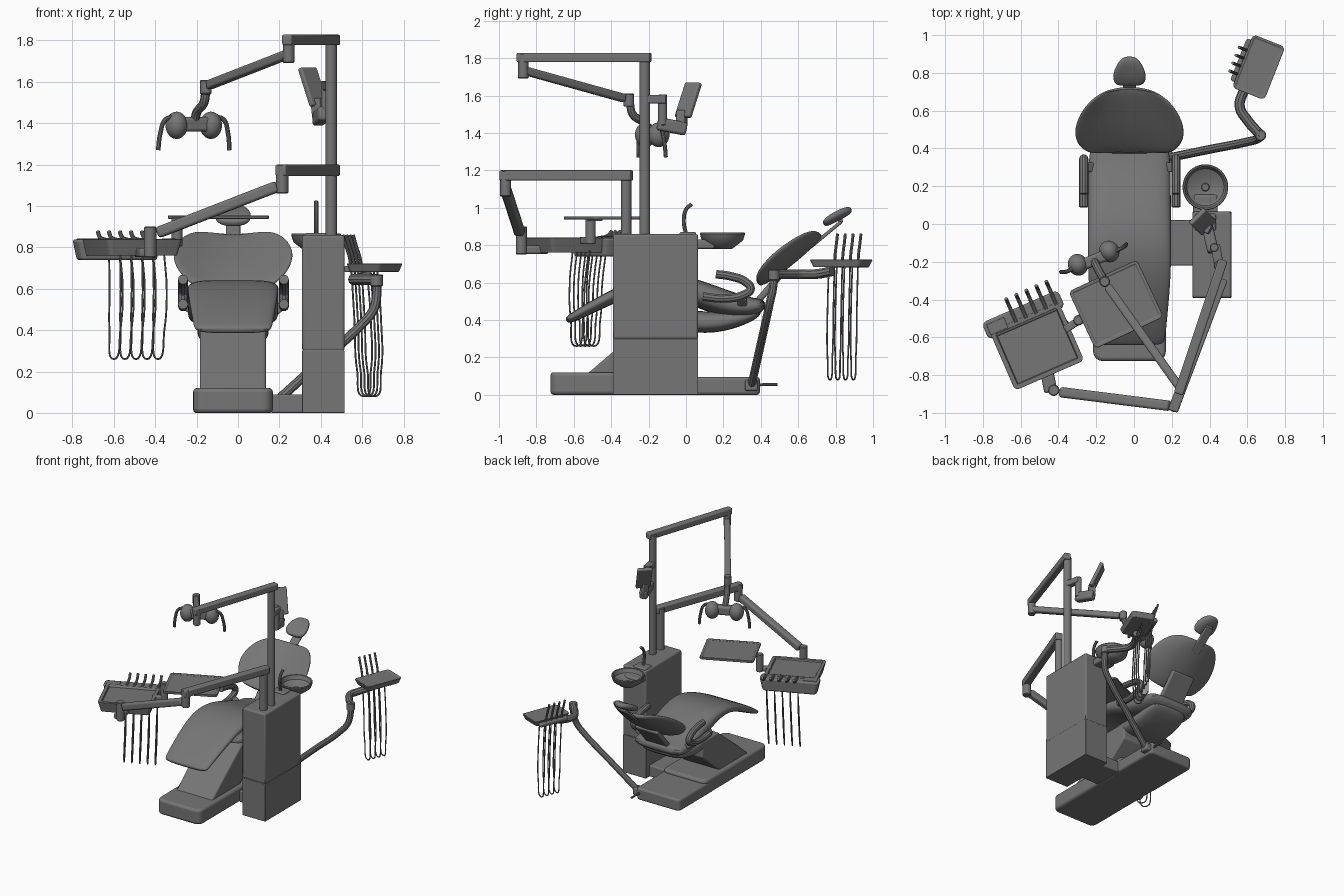
import bpy, bmesh, math
from mathutils import Vector, Matrix

if "Cube" in bpy.data.objects:
    bpy.data.objects.remove(bpy.data.objects["Cube"])

CX = -0.024  # chair centre line


def add(name, bm, bevel=0, sub=0):
    bmesh.ops.recalc_face_normals(bm, faces=bm.faces)
    me = bpy.data.meshes.new(name)
    bm.to_mesh(me)
    bm.free()
    ob = bpy.data.objects.new(name, me)
    bpy.context.collection.objects.link(ob)
    if bevel:
        m = ob.modifiers.new("bevel", 'BEVEL')
        m.width, m.segments, m.limit_method = bevel, 3, 'ANGLE'
    if sub:
        ob.modifiers.new("subsurf", 'SUBSURF').levels = sub
        ob.modifiers["subsurf"].render_levels = sub
    return ob


def box(name, c, size, bevel=0.008, rot=0, corner=0, taper=1, rim=0, dish=0):
    """Box with optional rounded plan corners, tapered underside and recessed top."""
    bm = bmesh.new()
    bmesh.ops.create_cube(bm, size=1)
    bmesh.ops.scale(bm, vec=size, verts=bm.verts)
    if corner:
        up = [e for e in bm.edges if abs(e.verts[0].co.z - e.verts[1].co.z) > 1e-5]
        bmesh.ops.bevel(bm, geom=up, offset=corner, segments=6, profile=0.5, affect='EDGES')
    for v in bm.verts:
        if v.co.z < 0:
            v.co.x *= taper
            v.co.y *= taper
    if rim:
        top = max(bm.faces, key=lambda f: f.calc_center_median().z)
        bmesh.ops.inset_region(bm, faces=[top], thickness=rim)
        bmesh.ops.inset_region(bm, faces=[top], thickness=0.004)
        bmesh.ops.translate(bm, vec=(0, 0, -dish), verts=top.verts)
    ob = add(name, bm, bevel)
    ob.location, ob.rotation_euler = c, (0, 0, math.radians(rot))
    return ob


def beam(name, a, b, w, h, bevel=0.008):
    a, b = Vector(a), Vector(b)
    ob = box(name, (a + b) / 2, ((b - a).length, w, h), bevel)
    ob.rotation_euler = (b - a).to_track_quat('X', 'Z').to_euler()
    return ob


def tube(name, pts, r):
    cu = bpy.data.curves.new(name, 'CURVE')
    cu.dimensions, cu.bevel_depth, cu.bevel_resolution = '3D', r, 3
    cu.use_fill_caps, cu.resolution_u = True, 8
    sp = cu.splines.new('BEZIER')
    sp.bezier_points.add(len(pts) - 1)
    for p, co in zip(sp.bezier_points, pts):
        p.co, p.handle_left_type, p.handle_right_type = co, 'AUTO', 'AUTO'
    tmp = bpy.data.objects.new(name + "_curve", cu)
    bpy.context.collection.objects.link(tmp)
    me = bpy.data.meshes.new_from_object(tmp.evaluated_get(bpy.context.evaluated_depsgraph_get()))
    bpy.data.objects.remove(tmp)
    ob = bpy.data.objects.new(name, me)
    bpy.context.collection.objects.link(ob)
    return ob


def lathe(name, prof, x, y, steps=40):
    bm = bmesh.new()
    vs = [bm.verts.new((r, 0, z)) for r, z in prof]
    es = [bm.edges.new(p) for p in zip(vs, vs[1:])]
    bmesh.ops.spin(bm, geom=vs + es, axis=(0, 0, 1), cent=(0, 0, 0), steps=steps, angle=math.tau)
    bmesh.ops.remove_doubles(bm, verts=bm.verts, dist=1e-5)
    ob = add(name, bm)
    ob.location = (x, y, 0)
    return ob


def cyl(name, x, y, z0, z1, r):
    return lathe(name, [(0, z0), (r - .005, z0), (r, z0 + .005), (r, z1 - .005), (r - .005, z1), (0, z1)], x, y, 24)


def loft(name, stations, cup=0, n=24):
    """Cushion swept in the YZ plane; stations are (y, z, half width, thickness), edges raised by cup."""
    bm, rings = bmesh.new(), []
    for i, (y, z, hw, t) in enumerate(stations):
        a, b = stations[max(i - 1, 0)], stations[min(i + 1, len(stations) - 1)]
        d = Vector((0, b[0] - a[0], b[1] - a[1])).normalized()
        nrm = Vector((0, -d.z, d.y))
        lift = cup * (.25 + .75 * math.sin(math.pi * i / (len(stations) - 1)))
        ring = []
        for k in range(n):
            c, s = math.cos(math.tau * k / n), math.sin(math.tau * k / n)
            u = math.copysign(abs(c) ** .6, c)
            w = math.copysign(abs(s) ** .75, s) * t / 2 + lift * u * u
            ring.append(bm.verts.new(Vector((CX + hw * u, y, z)) + nrm * w))
        rings.append(ring)
    for p, q in zip(rings, rings[1:]):
        for k in range(n):
            bm.faces.new((p[k], p[(k + 1) % n], q[(k + 1) % n], q[k]))
    bm.faces.new(rings[0])
    bm.faces.new(rings[-1])
    return add(name, bm, sub=2)


def frame(x, y, deg):
    m = Matrix.Translation((x, y, 0)) @ Matrix.Rotation(math.radians(deg), 4, 'Z')
    return lambda a, b, z: m @ Vector((a, b, z))


# chair base, lift and link to the cabinet
box("base_front", (CX, -.33, .06), (.385, .79, .12), .018, corner=.05)
box("base_rear", (CX, .17, .047), (.385, .45, .094), .014, corner=.03)
box("cabinet_link", (.24, -.1, .045), (.16, .24, .09), .008)
bm = bmesh.new()
f = bm.faces.new([bm.verts.new((CX - .16, y, z)) for y, z in
                  [(-.53, .11), (-.39, .23), (-.15, .42), (.05, .42), (.05, .29), (-.17, .11)]])
ext = bmesh.ops.extrude_face_region(bm, geom=[f])
bmesh.ops.translate(bm, vec=(.32, 0, 0), verts=[v for v in ext["geom"] if isinstance(v, bmesh.types.BMVert)])
add("lift_cover", bm, .012)
tube("foot_pedal", [(.14, .36, .05), (.14, .43, .055), (.14, .49, .055)], .008)

# chair upholstery
loft("seat", [(-.64, .395, .17, .025), (-.62, .405, .19, .05), (-.5, .47, .2, .065), (-.35, .545, .215, .075),
              (-.2, .595, .222, .09), (-.05, .585, .222, .13), (.1, .525, .22, .15), (.25, .475, .22, .14),
              (.37, .465, .215, .1), (.425, .49, .2, .05)], .008)
loft("seat_shell", [(-.16, .44, .13, .06), (-.05, .41, .15, .11), (.07, .385, .17, .12), (.2, .39, .175, .11),
                    (.34, .42, .165, .07), (.4, .45, .14, .04)])
loft("backrest", [(.385, .59, .18, .02), (.405, .6, .22, .04), (.455, .635, .27, .055), (.525, .69, .295, .06),
                  (.6, .748, .28, .055), (.67, .805, .235, .045), (.71, .84, .175, .032), (.725, .853, .11, .018)], .085)
beam("back_support", (CX, .34, .45), (CX, .53, .67), .2, .035, .012)
beam("headrest_stem", (CX, .66, .785), (CX, .83, .925), .07, .018, .006)
beam("headrest_hinge", (CX, .83, .92), (CX, .815, .955), .05, .025, .006)
loft("headrest", [(.735, .912, .05, .025), (.75, .92, .08, .042), (.785, .942, .09, .05), (.835, .967, .076, .05),
                  (.87, .985, .05, .042), (.885, .992, .028, .022)], .014)
for side, x in (("left", -.266), ("right", .222)):
    tube(f"armrest_{side}", [(x, .16, .645), (x, .24, .633), (x, .32, .602), (x, .345, .565), (x, .31, .535),
                             (x, .2, .515), (x, .09, .525)], .024)
    beam(f"armrest_bracket_{side}", (x, .3, .525), (x * .7, .3, .47), .05, .04)

# service cabinet
box("cabinet_plinth", (.4125, -.163, .15), (.205, .456, .3), .003)
box("cabinet_body", (.4125, -.163, .579), (.205, .456, .56), .012)
box("cabinet_core", (.4125, -.163, .3), (.2, .45, .06), 0)

# spittoon bowl, support and cup filler
lathe("spittoon_bowl", [(0, .78), (.05, .78), (.065, .79), (.11, .825), (.121, .86), (.118, .867), (.11, .865),
                        (.098, .835), (.05, .812), (.022, .808), (.018, .815), (0, .815)], .378, .195)
box("spittoon_support", (.378, .09, .805), (.13, .13, .05), .012)
box("filler_base", (.378, .01, .855), (.11, .09, .03), .01)
tube("cup_filler", [(.378, 0, .86), (.378, -.012, .93), (.378, 0, .99), (.378, .03, 1.02)], .011)

# lamp post and arms
cyl("lamp_post", .45, -.22, .85, 1.81, .028)
beam("lamp_top_arm", (.472, -.19, 1.803), (.235, -.9, 1.803), .05, .05)
cyl("lamp_knuckle", .245, -.87, 1.69, 1.825, .027)
beam("lamp_lower_arm", (.245, -.87, 1.735), (-.14, -.33, 1.585), .045, .045, .012)
cyl("lamp_wrist", -.155, -.305, 1.54, 1.61, .028)
tube("lamp_yoke", [(-.155, -.3, 1.56), (-.165, -.285, 1.5), (-.2, -.22, 1.45), (-.21, -.185, 1.39)], .022)

# lamp head: twin pods with handles
L = frame(-.21, -.19, 23)
beam("lamp_bridge", L(-.09, 0, 1.395), L(.09, 0, 1.395), .06, .07, .015)
for side, s in (("left", -1), ("right", 1)):
    bm = bmesh.new()
    bmesh.ops.create_uvsphere(bm, u_segments=32, v_segments=16, radius=1)
    pod = add(f"lamp_pod_{side}", bm)
    pod.location, pod.scale = L(s * .09, .01, 1.39), (.053, .058, .066)
    pod.rotation_euler.z = math.radians(23)
    tube(f"lamp_handle_{side}", [L(s * .1, .0, 1.43), L(s * .15, 0, 1.42), L(s * .178, .005, 1.35),
                                 L(s * .187, .01, 1.27)], .011)

# monitor on the lamp post
beam("monitor_bracket", (.45, -.22, 1.58), (.43, -.11, 1.58), .05, .045)
cyl("monitor_pivot", .425, -.125, 1.44, 1.605, .024)
beam("monitor_arm", (.42, -.15, 1.45), (.385, .0, 1.42), .06, .07, .015)
mon = box("monitor", (.363, .012, 1.575), (.11, .028, .2), .008)
mon.rotation_euler = (math.radians(-24), 0, math.radians(45))
beam("monitor_neck", (.39, -.025, 1.42), (.38, -.02, 1.52), .05, .05)

# delivery post and arms
cyl("delivery_post", .45, -.32, .85, 1.19, .028)
beam("delivery_top_arm", (.47, -.29, 1.173), (.205, -.99, 1.173), .055, .055)
cyl("delivery_knuckle", .213, -.965, 1.06, 1.2, .03)
beam("delivery_lower_arm", (.19, -.963, 1.095), (-.39, -.89, .87), .055, .055, .015)
cyl("delivery_wrist", -.425, -.88, .75, .9, .03)
beam("delivery_mount", (-.44, -.89, .775), (-.47, -.74, .775), .07, .045, .012)

# delivery tray with instruments and hoses
T = frame(-.526, -.619, 23.5)
box("delivery_tray", T(0, -.03, .8), (.4, .34, .08), .008, 23.5, corner=.025, taper=.9, rim=.025, dish=.012)
box("delivery_header", T(0, .15, .788), (.445, .1, .1), .012, 23.5, corner=.03, taper=.9)
box("delivery_keypad", T(-.15, .15, .838), (.1, .06, .008), .003, 23.5)
for i in range(5):
    u = -.05 + i * .058
    tube(f"instrument_{i + 1}", [T(u, .13, .835), T(u, .2, .84), T(u, .24, .85), T(u, .265, .875)], .01)
    tube(f"instrument_hose_{i + 1}", [T(u, .13, .77), T(u - .005, .11, .6), T(u - .01, .1, .4), T(u - .005, .06, .26),
                                      T(u + .012, .02, .4), T(u + .02, .01, .6), T(u + .015, .03, .77)], .0045)

# swing-out side tray
beam("side_tray_link", T(.17, -.01, .825), (-.29, -.51, .825), .04, .035)
cyl("side_tray_post", -.295, -.51, .805, .945, .027)
beam("side_tray_bracket", (-.3, -.51, .935), (-.2, -.47, .935), .05, .012, .003)
box("side_tray", (-.095, -.425, .946), (.4, .335, .016), .003, 25, corner=.025, rim=.015, dish=.006)

# assistant arm and tray
box("assistant_pivot", (.17, .35, .05), (.07, .07, .06), .012)
tube("assistant_arm", [(.18, .35, .05), (.4, .395, .25), (.6, .435, .43), (.655, .45, .5), (.67, .465, .57),
                       (.67, .47, .645)], .023)
tube("assistant_upper_arm", [(.67, .47, .645), (.6, .55, .645), (.56, .62, .645), (.575, .69, .645),
                             (.63, .78, .66)], .027)
cyl("assistant_elbow", .67, .47, .61, .67, .03)
A = frame(.66, .83, -21.6)
box("assistant_tray", A(0, 0, .702), (.185, .305, .04), .006, -21.6, corner=.025, taper=.88, rim=.012, dish=.006)
box("assistant_holder", A(-.09, .0, .695), (.05, .24, .03), .008, -21.6, corner=.015)
for i in range(4):
    v = -.075 + i * .045
    tube(f"assistant_instrument_{i + 1}", [A(-.09, v, .68), A(-.1, v, .75), A(-.12, v, .81), A(-.135, v, .86)], .008)
    tube(f"assistant_hose_{i + 1}", [A(-.09, v, .68), A(-.075, v, .45), A(-.06, v, .2), A(-.025, v, .08),
                                     A(.01, v, .2), A(.01, v, .45), A(-.01, v, .69)], .0045)

# dark grey finish, smooth shading with sharp edges kept
grey = bpy.data.materials.new("dark_grey")
grey.diffuse_color = (.18, .18, .18, 1)
grey.use_nodes = True
grey.node_tree.nodes["Principled BSDF"].inputs["Base Color"].default_value = grey.diffuse_color
for ob in bpy.data.objects:
    ob.data.materials.clear()
    ob.data.materials.append(grey)
bpy.ops.object.select_all(action='SELECT')
bpy.context.view_layer.objects.active = bpy.data.objects["seat"]
bpy.ops.object.shade_smooth_by_angle(angle=math.radians(35))
